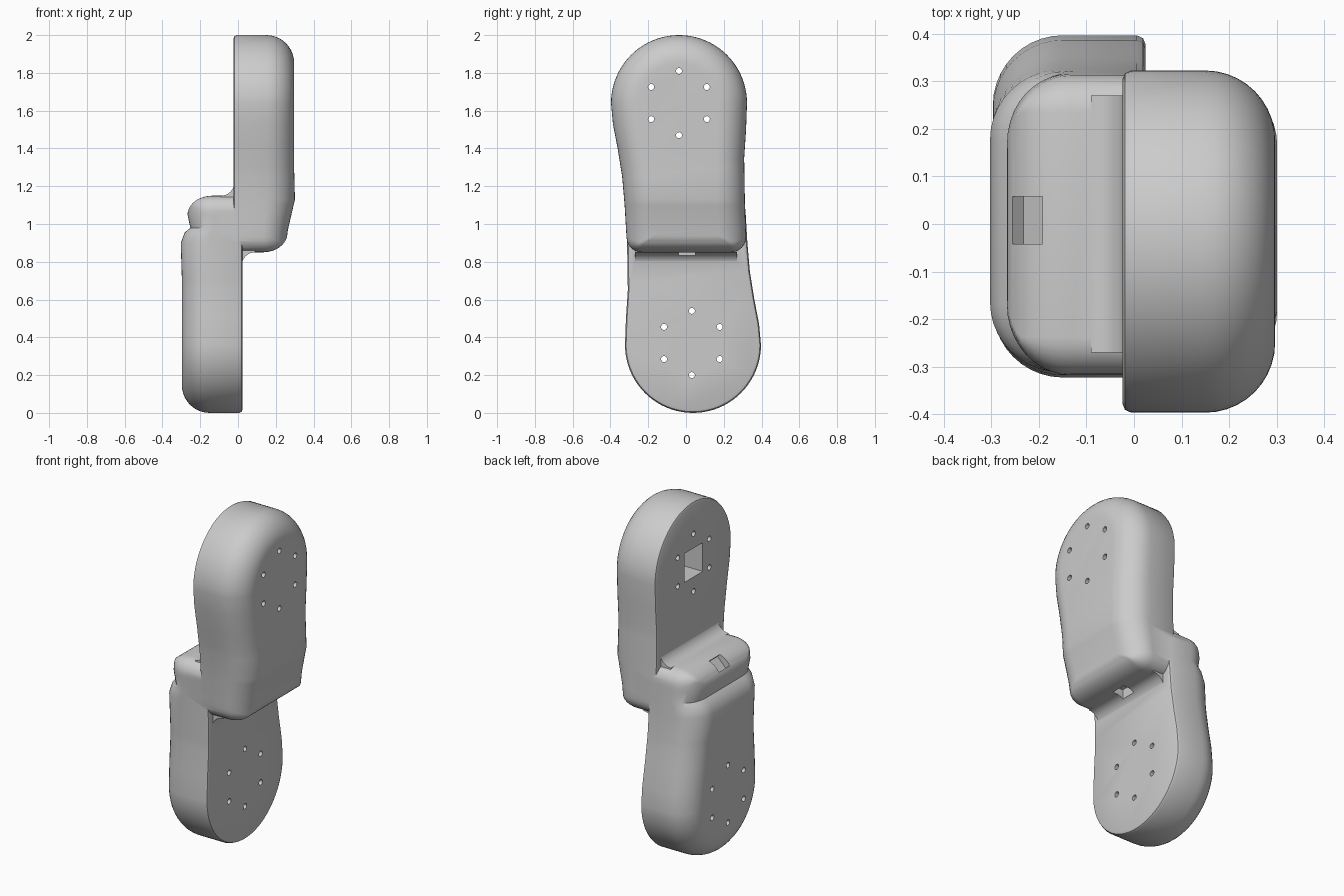
import bpy
import bmesh
from math import sin, cos, pi, radians
from mathutils import Matrix, Vector

old = bpy.data.objects.get("Cube")
if old:
    bpy.data.objects.remove(old)

grey = bpy.data.materials.new("plain grey")
grey.use_nodes = True
grey.diffuse_color = (0.6, 0.6, 0.6, 1)
grey.node_tree.nodes["Principled BSDF"].inputs["Base Color"].default_value = (0.6, 0.6, 0.6, 1)

DOME_Y, DOME_Z, DOME_R = -0.037, 1.64, 0.36


def make_object(name, bm):
    bmesh.ops.recalc_face_normals(bm, faces=bm.faces)
    mesh = bpy.data.meshes.new(name)
    bm.to_mesh(mesh)
    bm.free()
    mesh.materials.append(grey)
    obj = bpy.data.objects.new(name, mesh)
    bpy.context.collection.objects.link(obj)
    return obj


def loft(bm, rings):
    rows = [[bm.verts.new(p) for p in ring] for ring in rings]
    n = len(rows[0])
    for a, b in zip(rows, rows[1:]):
        for i in range(n):
            bm.faces.new((a[i], a[(i + 1) % n], b[(i + 1) % n], b[i]))
    bm.faces.new(rows[0])
    bm.faces.new(rows[-1])


def arc(cy, cz, r, start, end, steps):
    angles = [radians(start + (end - start) * i / steps) for i in range(steps + 1)]
    return [(cy + r * cos(a), cz + r * sin(a)) for a in angles]


def outline(t):
    """Paddle outline in y and z, drawn in by t: dome, waist and rounded foot."""
    left = [(-0.387, 1.53), (-0.362, 1.4), (-0.338, 1.25), (-0.325, 1.1)]
    right = [(0.312, 1.1), (0.308, 1.35), (0.318, 1.5)]
    corner = max(0.08 - t, 0.01)
    foot = 0.85 + 0.6 * t
    pts = arc(DOME_Y, DOME_Z, DOME_R - t, 0, 180, 40)
    pts += [(y + t, z) for y, z in left]
    pts += arc(-0.315 + t + corner, foot + corner, corner, 180, 270, 6)
    pts += arc(0.318 - t - corner, foot + corner, corner, 270, 360, 6)
    return pts + [(y - t, z) for y, z in right]


def interpolate(table, z):
    for (z0, s0), (z1, s1) in zip(table, table[1:]):
        if z0 <= z <= z1:
            return s0 + (s1 - s0) * (z - z0) / (z1 - z0)
    return table[0][1] if z < table[0][0] else table[-1][1]


def paddle(name, taper, inverted):
    layers = [(-0.024, 0.018), (-0.019, 0.006), (-0.006, 0)]
    layers += [(0.15 + 0.147 * sin(a), 0.147 * (1 - cos(a)))
               for a in [pi / 2 * i / 10 for i in range(11)]]
    bm = bmesh.new()
    loft(bm, [[(x, y, z) for y, z in outline(t)] for x, t in layers])
    # Slice the foot so that its outer face can lean inwards
    for z, _ in taper:
        bmesh.ops.bisect_plane(bm, geom=bm.verts[:] + bm.edges[:] + bm.faces[:],
                               plane_co=(0, 0, z), plane_no=(0, 0, 1))
    for v in bm.verts:
        if v.co.x > 0:
            v.co.x *= interpolate(taper, v.co.z)
    # Concave fillet between the foot and the facing paddle
    fillet = [(-0.01, 0.87), (0.09, 0.87)] + arc(0.09, 0.78, 0.07, 90, 180, 8) + [(-0.01, 0.78)]
    strip = bmesh.new()
    loft(strip, [[(x, y, z) for x, z in fillet] for y in (-0.27, 0.27)])
    if inverted:
        for mesh in (bm, strip):
            for v in mesh.verts:
                v.co = Vector((0, 0, 2)) - v.co
    return make_object(name, bm), make_object(name + "_fillet", strip)


def apply_boolean(target, tool, operation):
    mod = target.modifiers.new(operation.title(), 'BOOLEAN')
    mod.operation = operation
    mod.solver = 'EXACT'
    mod.object = tool
    bpy.context.view_layer.objects.active = target
    bpy.ops.object.modifier_apply(modifier=mod.name)
    bpy.data.objects.remove(tool)


def cut_box(target, centre, size, tilt=0):
    bm = bmesh.new()
    matrix = (Matrix.Translation(centre) @ Matrix.Rotation(radians(tilt), 4, 'Y')
              @ Matrix.Diagonal((*size, 1)))
    bmesh.ops.create_cube(bm, size=1, matrix=matrix)
    apply_boolean(target, make_object("pocket_cutter", bm), 'DIFFERENCE')


# Two facing paddles, one the inversion of the other, overlapping at the waist
upper_taper = [(0.9, 0.86), (0.97, 0.89), (1.13, 1.015), (1.3, 1)]
lower_taper = [(0.9, 0.88), (0.95, 0.9), (1.02, 0.85), (1.045, 0.95), (1.1, 1.02), (1.3, 1)]
body, upper_fillet = paddle("hinged_body", upper_taper, False)
lower, lower_fillet = paddle("lower_paddle", lower_taper, True)
for part in (lower, upper_fillet, lower_fillet):
    apply_boolean(body, part, 'UNION')

# Ring of six screw holes through each paddle
holes = bmesh.new()
for cy, cz in ((DOME_Y, DOME_Z), (-DOME_Y - 0.006, 2 - DOME_Z + 0.01)):
    for i in range(6):
        a = radians(90 + 60 * i)
        place = Matrix.Translation((0, cy + 0.17 * cos(a), cz + 0.17 * sin(a)))
        bmesh.ops.create_cone(holes, cap_ends=True, segments=16, radius1=0.016, radius2=0.016,
                              depth=1, matrix=place @ Matrix.Rotation(pi / 2, 4, 'Y'))
apply_boolean(body, make_object("hole_cutter", holes), 'DIFFERENCE')

# Square recess in the upper paddle and cable ports in both feet
cut_box(body, (0.02, DOME_Y, DOME_Z), (0.2, 0.17, 0.17))
cut_box(body, (-0.24, 0.008, 1.13), (0.08, 0.1, 0.1), -45)
cut_box(body, (0.08, 0.005, 0.86), (0.07, 0.09, 0.06))

bpy.ops.object.select_all(action='DESELECT')
body.select_set(True)
bpy.context.view_layer.objects.active = body
bpy.ops.object.shade_smooth_by_angle(angle=radians(30))
